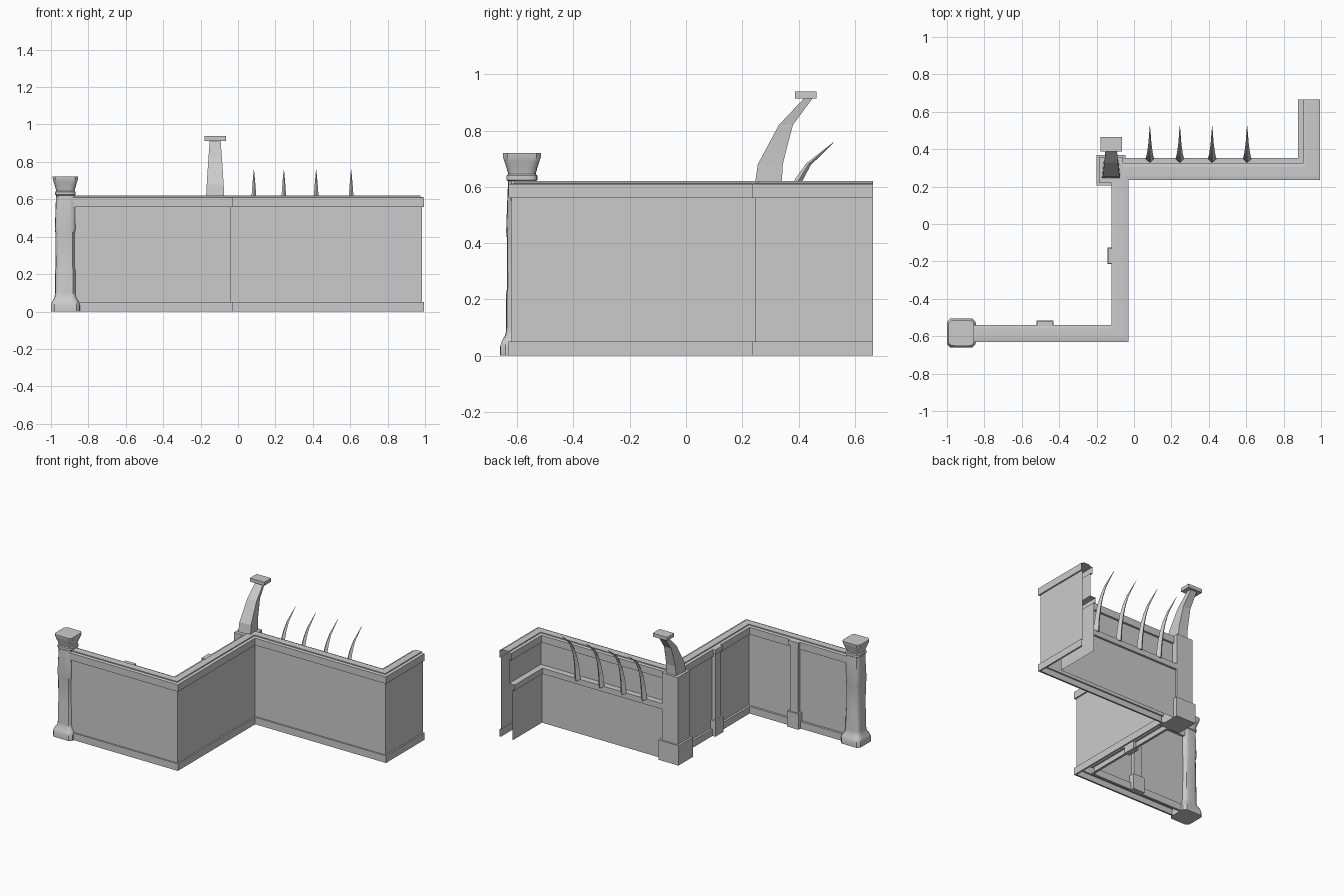
import bpy, bmesh, math, random
from mathutils import Vector

if "Cube" in bpy.data.objects:
    bpy.data.objects.remove(bpy.data.objects["Cube"])
random.seed(4)

stone = bpy.data.materials.new("grey stone")
stone.use_nodes = True
GREY = (0.6, 0.6, 0.6, 1)
stone.diffuse_color = GREY
stone.node_tree.nodes["Principled BSDF"].inputs["Base Color"].default_value = GREY


def finish(name, bm):
    mesh = bpy.data.meshes.new(name)
    bm.to_mesh(mesh)
    bm.free()
    mesh.materials.append(stone)
    obj = bpy.data.objects.new(name, mesh)
    bpy.context.collection.objects.link(obj)
    return obj


def loft(name, rings):
    """Closed skin over rings of equal point count."""
    bm = bmesh.new()
    rows = [[bm.verts.new(p) for p in ring] for ring in rings]
    n = len(rows[0])
    for low, high in zip(rows, rows[1:]):
        for i in range(n):
            k = (i + 1) % n
            bm.faces.new((low[i], low[k], high[k], high[i]))
    bm.faces.new(rows[0][::-1])
    bm.faces.new(rows[-1])
    bmesh.ops.recalc_face_normals(bm, faces=bm.faces)
    return finish(name, bm)


def box(name, x0, x1, y0, y1, z0, z1):
    return loft(name, [[(x0, y0, z), (x1, y0, z), (x1, y1, z), (x0, y1, z)] for z in (z0, z1)])


# Wall run: outer line in plan, mitred at the corners
PATH = [Vector(p) for p in ((-0.9, -0.63), (-0.03, -0.63), (-0.03, 0.235), (0.995, 0.235), (0.995, 0.665))]


def miter(i):
    dirs = [(b - a).normalized() for a, b in zip(PATH, PATH[1:])]
    near = dirs[max(i - 1, 0):i + 1]
    sides = [Vector((-d.y, d.x)) for d in near]
    m = sum(sides, Vector((0, 0))).normalized()
    return m / m.dot(sides[0])


def sweep(name, profile, first, last):
    """Sweep (depth, height) points along part of the wall line."""
    bm = bmesh.new()
    rows = []
    for i in range(first, last + 1):
        m = miter(i)
        rows.append([bm.verts.new((*(PATH[i] + m * d), z)) for d, z in profile])
    for a, b in zip(rows, rows[1:]):
        for j in range(len(profile) - 1):
            bm.faces.new((a[j], b[j], b[j + 1], a[j + 1]))
    return finish(name, bm)


front = [(0.012, 0), (0, 0), (0, 0.05), (0.01, 0.05), (0.01, 0.56), (0, 0.56), (0, 0.61),
         (0.02, 0.613), (0.02, 0.62), (0.07, 0.62), (0.07, 0.613), (0.09, 0.61), (0.09, 0.56), (0.075, 0.56)]
plain_back = [(0.075, 0.05), (0.09, 0.05), (0.09, 0), (0.073, 0)]
ledge_back = [(0.075, 0.395), (0.118, 0.395), (0.118, 0.355), (0.103, 0.355), (0.103, 0)]
sweep("front_wall", front + plain_back, 0, 2)
sweep("rear_wall_with_ledge", front + ledge_back, 2, 4)

# Pilasters on the inside of the wall: base, shaft, cap
for part, wide, deep, z0, z1 in (("base", 0.045, 0.113, 0, 0.11),
                                 ("shaft", 0.031, 0.102, 0.11, 0.58),
                                 ("cap", 0.04, 0.109, 0.58, 0.611)):
    box("front_pilaster_" + part, -0.475 - wide, -0.475 + wide, -0.56, -0.63 + deep, z0, z1)
    box("side_pilaster_" + part, -0.03 - deep, -0.1, -0.17 - wide, -0.17 + wide, z0, z1)

# Square corner column with its plinth
box("column_plinth", -0.2, -0.045, 0.205, 0.37, 0, 0.14)
box("column_shaft", -0.186, -0.06, 0.22, 0.357, 0.14, 0.615)

# Leaning bracket on the column: y front, y back, height, half width
bracket = [(0.245, 0.34, 0.61, 0.049), (0.255, 0.344, 0.68, 0.045), (0.29, 0.36, 0.745, 0.041),
           (0.33, 0.38, 0.82, 0.036), (0.42, 0.45, 0.915, 0.029)]
loft("leaning_bracket", [[(-0.122 - w, a, z), (-0.122 + w, a, z), (-0.122 + w * 0.8, b, z),
                          (-0.122 - w * 0.8, b, z)] for a, b, z, w in bracket])
box("bracket_cap", -0.178, -0.065, 0.387, 0.464, 0.913, 0.938)

# Curved spikes on the ledge: y, height, half width, half depth
spike = [(0.348, 0.39, 0.023, 0.02), (0.358, 0.48, 0.02, 0.018), (0.376, 0.56, 0.016, 0.015),
         (0.401, 0.625, 0.012, 0.012), (0.435, 0.68, 0.008, 0.008), (0.523, 0.757, 0.001, 0.001)]
for n, x in enumerate((0.085, 0.245, 0.418, 0.605)):
    loft(f"spike_{n + 1}", [[(x - w, y, z), (x, y - d, z + d * 0.4), (x + w, y, z), (x, y + d, z - d * 0.4)]
                            for y, z, w, d in spike])


# Rounded, weathered end pillar
def rounded_square(cx, cy, z, half, power, wobble):
    ring = []
    for i in range(24):
        a = math.tau * (i + 0.5) / 24
        c, s = math.cos(a), math.sin(a)
        r = half / (abs(c) ** power + abs(s) ** power) ** (1 / power)
        r += random.uniform(-wobble, wobble)
        ring.append((cx + c * r, cy + s * r, z))
    return ring


pillar = [(0, 0.077, 0), (0.035, 0.077, 0), (0.055, 0.07, 0), (0.075, 0.058, 0), (0.1, 0.055, 0.001),
          (0.22, 0.054, 0.002), (0.24, 0.051, 0.002), (0.42, 0.052, 0.002), (0.44, 0.055, 0.002),
          (0.58, 0.051, 0.001), (0.62, 0.049, 0), (0.625, 0.055, 0), (0.64, 0.055, 0), (0.645, 0.049, 0),
          (0.665, 0.054, 0), (0.69, 0.062, 0), (0.705, 0.067, 0), (0.721, 0.068, 0)]
post = loft("end_pillar", [rounded_square(-0.923, -0.583, z, h, 14 if z < 0.06 or z > 0.68 else 6, w)
                           for z, h, w in pillar])
bpy.ops.object.select_all(action="DESELECT")
post.select_set(True)
bpy.context.view_layer.objects.active = post
bpy.ops.object.shade_smooth_by_angle(angle=math.radians(40))
